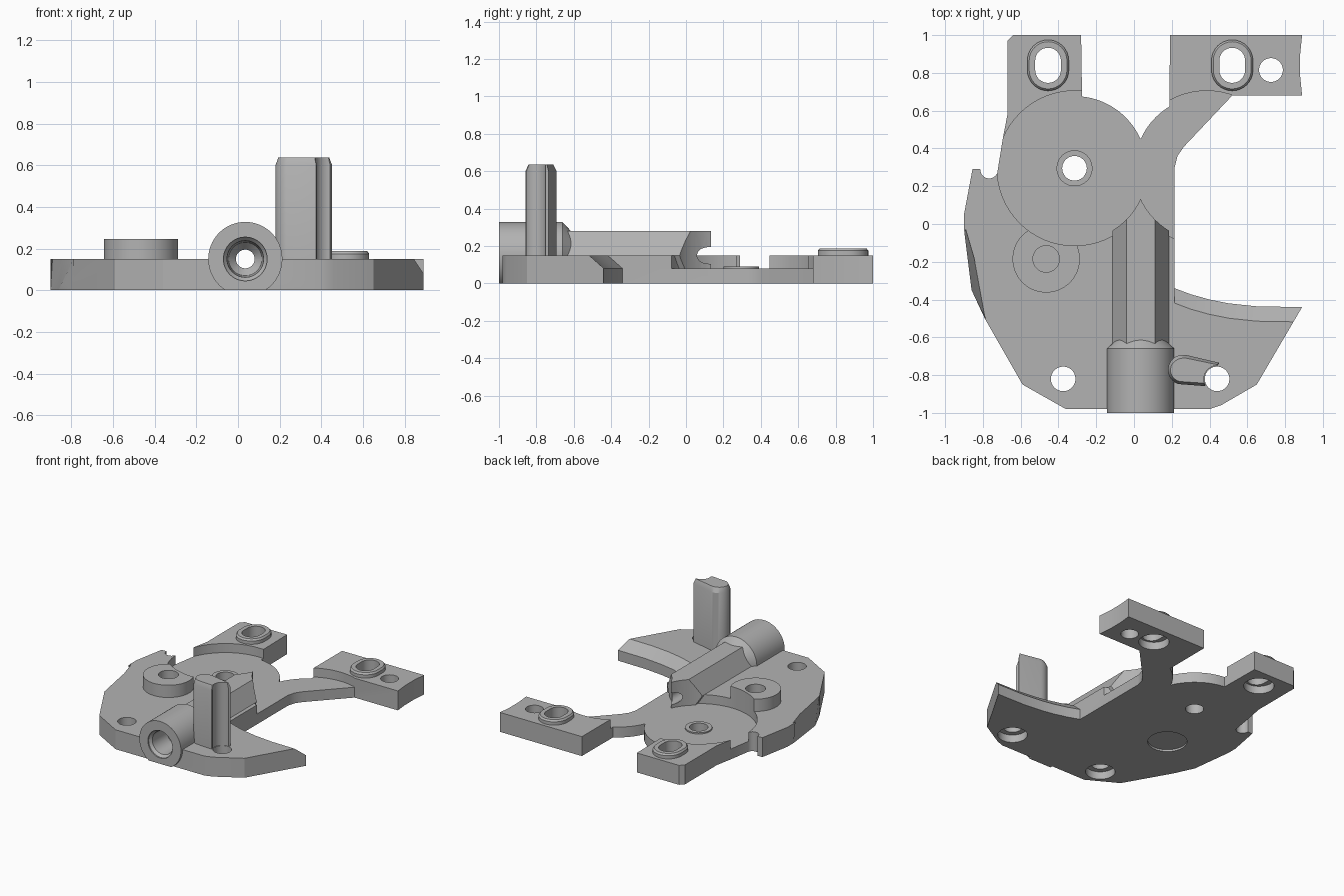
import bpy, bmesh, math
from mathutils import Matrix

cube = bpy.data.objects.get("Cube")
if cube:
    bpy.data.objects.remove(cube, do_unlink=True)

grey = bpy.data.materials.new("machined_grey")
grey.use_nodes = True
grey.diffuse_color = (0.45, 0.45, 0.45, 1)
grey.node_tree.nodes["Principled BSDF"].inputs["Base Color"].default_value = (0.45, 0.45, 0.45, 1)


def loft(name, sections):
    """Solid through a list of matching rings of 3D points."""
    bm = bmesh.new()
    rings = [[bm.verts.new(p) for p in ring] for ring in sections]
    for a, b in zip(rings, rings[1:]):
        for i in range(len(a)):
            j = (i + 1) % len(a)
            bm.faces.new((a[i], a[j], b[j], b[i]))
    bm.faces.new(rings[0])
    bm.faces.new(rings[-1])
    bmesh.ops.recalc_face_normals(bm, faces=bm.faces)
    mesh = bpy.data.meshes.new(name)
    bm.to_mesh(mesh)
    bm.free()
    ob = bpy.data.objects.new(name, mesh)
    bpy.context.collection.objects.link(ob)
    mesh.materials.append(grey)
    return ob


def prism(name, outline, z0, z1):
    return loft(name, [[(x, y, z) for x, y in outline] for z in (z0, z1)])


def arc(cx, cy, r, a0, a1, n=16):
    angles = [math.radians(a0 + (a1 - a0) * i / n) for i in range(n + 1)]
    return [(cx + r * math.cos(a), cy + r * math.sin(a)) for a in angles]


def circle(c, r, n=64):
    return arc(*c, r, 0, 360, n)[:-1]


def stadium(c, r, s=0.025):
    return arc(c[0], c[1] + s, r, 0, 180) + arc(c[0], c[1] - s, r, 180, 360)


def lathe_y(name, profile, n=64, turn=0):
    """Solid of revolution about the shaft axis from (y, radius) pairs."""
    axis_x, axis_z = AXIS
    return loft(name, [[(x, y, z) for x, z in arc(axis_x, axis_z, r, turn, turn + 360, n)[:-1]]
                       for y, r in profile])


def cut(ob, *cutters):
    for c in cutters:
        mod = ob.modifiers.new("cut", 'BOOLEAN')
        mod.operation, mod.solver, mod.object = 'DIFFERENCE', 'EXACT', c
        bpy.context.view_layer.objects.active = ob
        bpy.ops.object.modifier_apply(modifier=mod.name)
        bpy.data.objects.remove(c, do_unlink=True)


AXIS = (0.035, 0.15)
PIVOT, PIVOT_R = (-0.315, 0.295), (0.385, 0.295)
BOSS = (-0.465, -0.185)
BOLTS = [(-0.375, -0.82), (0.44, -0.82)]
SLOTS = [(-0.455, 0.84), (0.52, 0.84)]


def hole(c, r, z0=-0.1, z1=1.0):
    return prism("cutter", circle(c, r), z0, z1)


def bore():
    return lathe_y("cutter", [(-1.1, 0.105), (-0.99, 0.105), (-0.97, 0.088), (-0.8, 0.08),
                              (-0.76, 0.045), (0.3, 0.045)], 48)


# Base plate outline, starting at the front and running clockwise from above
blade = [(0.215, -0.34), (0.3, -0.372), (0.4, -0.4), (0.5, -0.42), (0.65, -0.436), (0.89, -0.44)]
outline = [(-0.36, -0.98), (-0.59, -0.85), (-0.79, -0.5), (-0.86, -0.35), (-0.9, -0.03),
           (-0.9, 0.05), (-0.855, 0.29), (-0.815, 0.29)]
outline += arc(-0.767, 0.287, 0.046, 180, 340, 12)
outline += [(-0.695, 0.45), (-0.67, 0.58), (-0.67, 0.97), (-0.64, 1), (-0.28, 1)]
outline += arc(*PIVOT, 0.382, 84, 24)
outline += arc(*PIVOT_R, 0.382, 155, 121, 12)
outline += [(0.19, 1), (0.89, 1), (0.88, 0.9), (0.88, 0.78), (0.89, 0.68), (0.52, 0.68),
            (0.265, 0.41), (0.23, 0.36), (0.215, 0.3)]
outline += blade
outline += [(0.65, -0.85), (0.46, -0.96), (0.4, -0.98)]
plate = prism("base_plate", outline, 0, 0.15)

# Round pockets, bolt holes and slots in the plate
cut(plate, hole(PIVOT, 0.41, 0.08), hole(PIVOT_R, 0.41, 0.08), hole(PIVOT, 0.065),
    hole((0.725, 0.815), 0.063), hole(BOSS, 0.07, 0.06), hole(BOSS, 0.14, -0.1, 0.015), bore())
for c in BOLTS:
    cut(plate, hole(c, 0.065), hole(c, 0.105, -0.1, 0.06))
for c in SLOTS:
    cut(plate, prism("cutter", stadium(c, 0.068), -0.1, 1), hole(c, 0.108, -0.1, 0.06))

# Sloped edge on the curved blade and bevel on the left flank
far = [(1.0, -0.44), (1.0, -0.15), (0.215, -0.15)]
low = [(x, y + 0.001, 0.08) for x, y in blade] + [(x, y, 0.08) for x, y in far]
high = [(x, y - 0.09, 0.16) for x, y in blade] + [(1.0, -0.53, 0.16)] + [(x, y, 0.16) for x, y in far[1:]]
cut(plate, loft("cutter", [low, high]))
flank_low = [(-0.9, -0.03, 0.0), (-0.861, -0.35, 0.0), (-0.792, -0.5, 0.0), (-1.0, -0.4, 0.0)]
flank_high = [(-0.89, -0.03, 0.16), (-0.84, -0.2, 0.16), (-0.785, -0.5, 0.16), (-1.0, -0.4, 0.16)]
cut(plate, loft("cutter", [flank_low, flank_high]))

# Hexagonal shaft with a pointed end
shaft = lathe_y("hex_shaft", [(-0.7, 0.15), (0.2, 0.15)], 6)
cut(shaft, hole(PIVOT, 0.386), hole(PIVOT_R, 0.386), bore())

# Round collar at the front, flat underneath
collar = lathe_y("front_collar", [(-1, 0.178), (-0.66, 0.178), (-0.615, 0.13)])
cut(collar, prism("cutter", [(-1, -2), (1, -2), (1, 1), (-1, 1)], -1, 0), bore())

# Raised boss trimmed by the pocket
boss = prism("raised_boss", circle(BOSS, 0.178), 0.1, 0.245)
cut(boss, hole(PIVOT, 0.41), hole(BOSS, 0.07))

# Pivot ring on the pocket floor
ring = prism("pivot_ring", circle(PIVOT, 0.095), 0.07, 0.09)
cut(ring, hole(PIVOT, 0.065))

# Slot rims on the rear lugs
for side, c in zip(("right", "left"), SLOTS):
    rim = loft(side + "_slot_rim", [[(x, y, z) for x, y in stadium(c, r)]
                                    for r, z in ((0.11, 0.14), (0.11, 0.175), (0.1, 0.188))])
    cut(rim, prism("cutter", stadium(c, 0.068), -0.1, 1))

# Upright pin with a chamfered top, hollowed beside the bolt hole
pin_outline = arc(0.26, -0.772, 0.08, 75, 250) + [(0.375, -0.858), (0.452, -0.735)]
top = [(0.31 + (x - 0.31) * 0.9, -0.78 + (y + 0.78) * 0.8) for x, y in pin_outline]
pin = loft("upright_pin", [[(x, y, z) for x, y in pts]
                           for pts, z in ((pin_outline, 0.1), (pin_outline, 0.6), (top, 0.637))])
cut(pin, hole(BOLTS[1], 0.07))

# Smooth round walls, keep machined edges sharp
bpy.ops.object.select_all(action='DESELECT')
for ob in bpy.context.collection.objects:
    if ob.type == 'MESH' and grey.name in ob.data.materials:
        ob.select_set(True)
        bpy.context.view_layer.objects.active = ob
bpy.ops.object.shade_smooth_by_angle(angle=math.radians(25))
